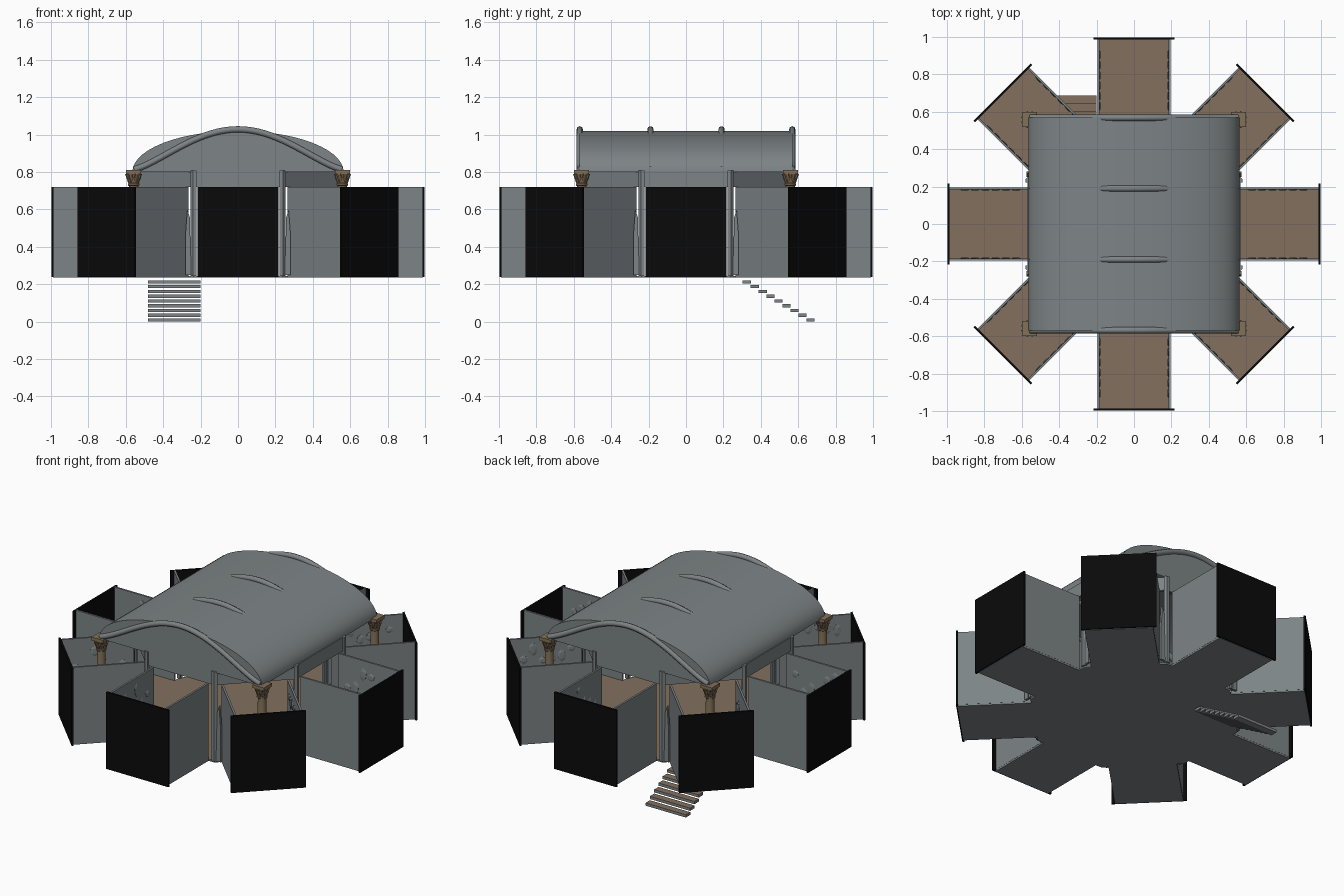
import bpy, bmesh, math, random
from mathutils import Matrix, Vector

if "Cube" in bpy.data.objects:
    bpy.data.objects.remove(bpy.data.objects["Cube"])

random.seed(4)
PI = math.pi
FLOOR, WALL_TOP, APO = 0.245, 0.72, 0.57     # deck level, wall top, hall apothem


def mat(name, r, g, b):
    m = bpy.data.materials.new(name)
    m.diffuse_color = (r, g, b, 1)
    m.use_nodes = True
    m.node_tree.nodes["Principled BSDF"].inputs["Base Color"].default_value = m.diffuse_color
    return m


GREY = mat("stone grey", 0.205, 0.23, 0.238)
BROWN = mat("floor brown", 0.225, 0.16, 0.11)
BLACK = mat("panel black", 0.003, 0.003, 0.003)
TAN = mat("column tan", 0.23, 0.165, 0.095)


def finish(bm, name, *mats, smooth=False):
    bmesh.ops.recalc_face_normals(bm, faces=bm.faces)
    me = bpy.data.meshes.new(name)
    bm.to_mesh(me)
    bm.free()
    ob = bpy.data.objects.new(name, me)
    bpy.context.collection.objects.link(ob)
    for m in mats:
        me.materials.append(m)
    if smooth:
        bpy.ops.object.select_all(action='DESELECT')
        bpy.context.view_layer.objects.active = ob
        ob.select_set(True)
        bpy.ops.object.shade_smooth_by_angle(angle=math.radians(40))
    return ob


def box(bm, lo, hi, mtx=Matrix()):
    lo, hi = Vector(lo), Vector(hi)
    s = hi - lo
    bmesh.ops.create_cube(bm, size=1, matrix=mtx @ Matrix.Translation((lo + hi) / 2)
                          @ Matrix.Diagonal((s.x, s.y, s.z, 1)))


def lathe(bm, profile, sides, centre, turn=0):
    """Stack of rings from (radius, z) pairs, capped at both ends."""
    rings = []
    for r, z in profile:
        rings.append([bm.verts.new((centre[0] + r * math.cos(turn + 2 * PI * i / sides),
                                    centre[1] + r * math.sin(turn + 2 * PI * i / sides), z))
                      for i in range(sides)])
    for a, b in zip(rings, rings[1:]):
        for i in range(sides):
            j = (i + 1) % sides
            bm.faces.new((a[i], a[j], b[j], b[i]))
    bm.faces.new(rings[0][::-1])
    bm.faces.new(rings[-1])


def brown_tops(bm):
    bm.normal_update()
    for f in bm.faces:
        f.material_index = 1 if f.normal.z > 0.9 else 0


arms = [Matrix.Rotation(k * PI / 4, 4, 'Z') for k in range(8)]

# Deck: octagonal hall floor with eight arms as one star outline
bm = bmesh.new()
outline = []
for m in arms:
    w = APO * math.tan(PI / 8)
    for x, y in ((APO, -w), (APO, -0.195), (0.99, -0.195), (0.99, 0.195), (APO, 0.195)):
        outline.append(bm.verts.new(m @ Vector((x, y, FLOOR - 0.01))))
f = bm.faces.new(outline)
top = bmesh.ops.extrude_face_region(bm, geom=[f])
bmesh.ops.translate(bm, vec=(0, 0, 0.01), verts=[v for v in top['geom'] if isinstance(v, bmesh.types.BMVert)])
bmesh.ops.recalc_face_normals(bm, faces=bm.faces)
brown_tops(bm)
finish(bm, "deck", GREY, BROWN)

# Open-topped bays: two side walls and a black end panel each
walls, panels, reliefs = bmesh.new(), bmesh.new(), bmesh.new()
for m in arms:
    for s in (-1, 1):
        y = sorted((s * 0.184, s * 0.196))
        box(walls, (APO, y[0], FLOOR), (0.986, y[1], WALL_TOP), m)
        # shallow carvings on the inside of the wall
        for i in range(6):
            c = Matrix.Translation((0.63 + 0.055 * i, s * 0.183, random.uniform(0.5, 0.66)))
            bmesh.ops.create_icosphere(reliefs, subdivisions=1, radius=1,
                                       matrix=m @ c @ Matrix.Diagonal((0.026, 0.005, random.uniform(0.02, 0.05), 1)))
    box(panels, (0.986, -0.216, 0.238), (0.998, 0.216, WALL_TOP), m)
finish(walls, "bay_walls", GREY)
finish(reliefs, "wall_carvings", GREY)
finish(panels, "end_panels", BLACK)

# Octagonal hall frame: lintels on each side, posts at each corner
bm = bmesh.new()
for m in arms:
    box(bm, (APO - 0.012, -0.236, WALL_TOP), (APO, 0.236, 0.805), m)
    for s in (-1, 1):
        y = sorted((s * 0.222, s * 0.24))
        box(bm, (APO - 0.012, y[0], FLOOR), (APO + 0.01, y[1], 0.808), m)
finish(bm, "hall_frame", GREY)

# Slim leaning leaves in the gaps between neighbouring bays
bm = bmesh.new()
for sx in (-1, 1):
    for sy in (-1, 1):
        for cx, cy, dx, dy in ((0.266, 0.56, 0.016, 0.0), (0.56, 0.266, 0.0, 0.016)):
            loop = []
            for u, z in ((-1, 0.25), (1, 0.25), (1, 0.45), (0.3, 0.6), (-0.5, 0.56)):
                loop.append(bm.verts.new((sx * (cx + dx * u), sy * (cy + dy * u), z)))
            f = bm.faces.new(loop)
            g = bmesh.ops.extrude_face_region(bm, geom=[f])['geom']
            shift = (0, 0.015 * sy, 0) if dx else (0.015 * sx, 0, 0)
            bmesh.ops.translate(bm, vec=shift, verts=[v for v in g if isinstance(v, bmesh.types.BMVert)])
finish(bm, "gap_leaves", GREY)

# Vaulted roof: half-ellipse shell with flat gables, open below
bm = bmesh.new()
N = 28
rows = []
for y in (-0.57, 0.57):
    rows.append([bm.verts.new((-0.565 * math.cos(PI * i / N), y, 0.80 + 0.22 * math.sin(PI * i / N)))
                 for i in range(N + 1)])
for i in range(N):
    bm.faces.new((rows[0][i], rows[0][i + 1], rows[1][i + 1], rows[1][i]))
bm.faces.new(rows[0][::-1])
bm.faces.new(rows[1])
finish(bm, "vault_roof", GREY, smooth=True)

# Four curved ribs with an S-shaped sweep
for n, y in enumerate((-0.568, -0.19, 0.19, 0.568)):
    cu = bpy.data.curves.new("roof_rib", 'CURVE')
    cu.dimensions = '3D'
    cu.bevel_depth = 0.017
    cu.bevel_resolution = 2
    cu.use_fill_caps = True
    sp = cu.splines.new('POLY')
    sp.points.add(32)
    for i, p in enumerate(sp.points):
        x = -0.555 + 1.11 * i / 32
        p.co = (x, y, 0.812 + 0.216 * math.cos(PI * x / 1.12) ** 1.3, 1)
    sp.use_smooth = True
    cu.materials.append(GREY)
    bpy.context.collection.objects.link(bpy.data.objects.new("roof_rib_%d" % (n + 1), cu))

# Corner columns with leafy capitals
for sx in (-1, 1):
    for sy in (-1, 1):
        c = (sx * 0.558, sy * 0.558)
        bm = bmesh.new()
        lathe(bm, [(0.042, FLOOR), (0.042, 0.265), (0.034, 0.28), (0.028, 0.29), (0.025, 0.725),
                   (0.031, 0.73), (0.031, 0.738), (0.026, 0.742), (0.03, 0.77), (0.042, 0.79)], 16, c)
        box(bm, (c[0] - 0.04, c[1] - 0.04, 0.79), (c[0] + 0.04, c[1] + 0.04, 0.81))
        for tier, (z, r) in enumerate(((0.755, 0.03), (0.777, 0.037))):
            for k in range(8):
                a = (k + tier / 2) * PI / 4
                m = (Matrix.Translation((c[0] + r * math.cos(a), c[1] + r * math.sin(a), z))
                     @ Matrix.Rotation(a, 4, 'Z') @ Matrix.Rotation(0.35, 4, 'Y'))
                box(bm, (-0.004, -0.008, -0.014), (0.004, 0.008, 0.014), m)
        finish(bm, "corner_column", TAN, smooth=True)

# Floating stair treads up to the deck
bm = bmesh.new()
for i in range(9):
    y, z = 0.665 - 0.0425 * i, 0.0255 * i
    box(bm, (-0.48, y - 0.022, z), (-0.2, y + 0.022, z + 0.017))
brown_tops(bm)
finish(bm, "stair_treads", GREY, BROWN)
